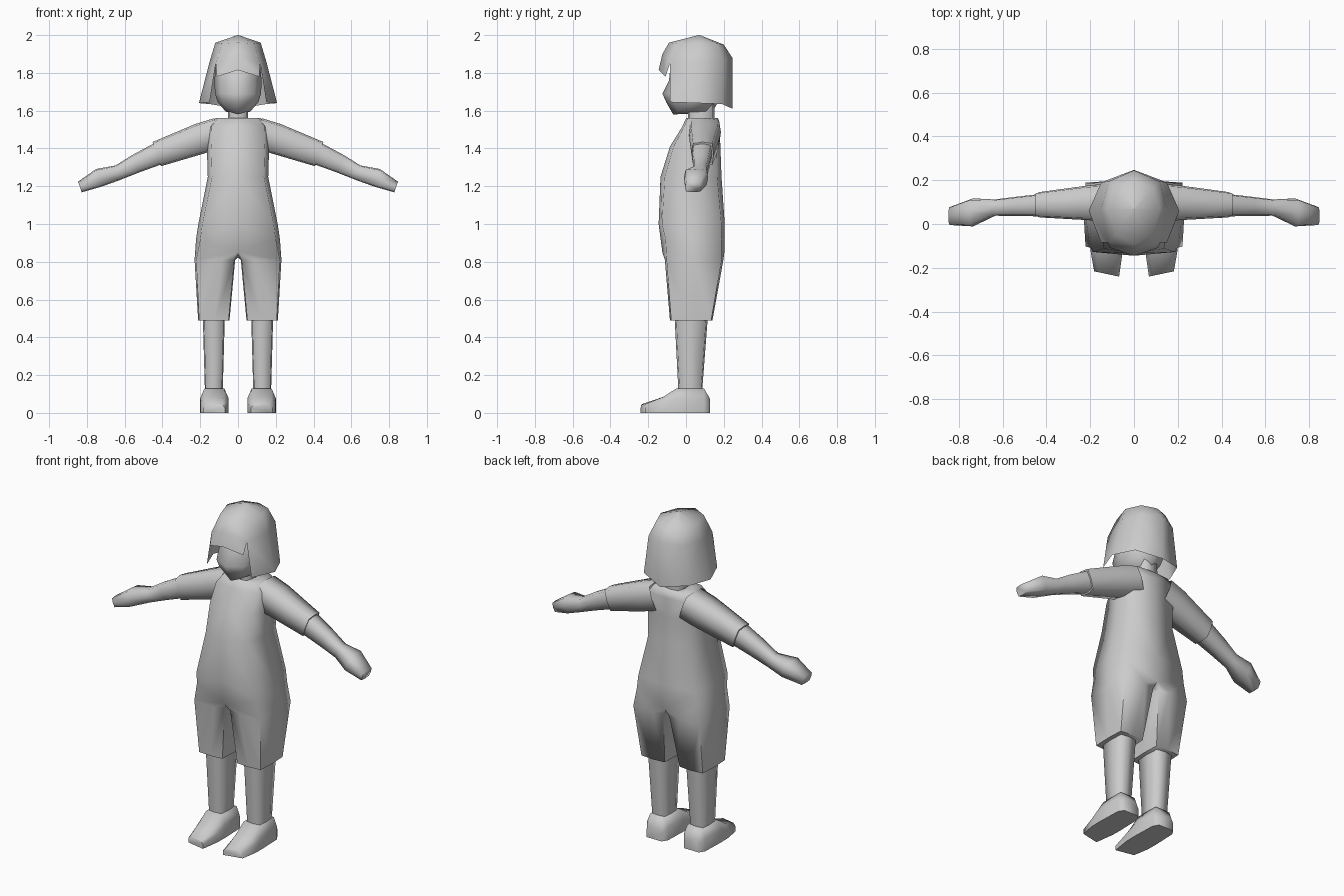
import bpy, bmesh
from math import radians

cube = bpy.data.objects.get("Cube")
if cube:
    bpy.data.objects.remove(cube, do_unlink=True)

grey = bpy.data.materials.new("plain grey")
grey.use_nodes = True
grey.diffuse_color = (0.6, 0.6, 0.6, 1)
grey.node_tree.nodes["Principled BSDF"].inputs["Base Color"].default_value = (0.6, 0.6, 0.6, 1)
parts = []


def outline(c):
    """Eight-sided unit section from the front round; c sets how boxy the corners are."""
    return [(0, -1), (c, -c), (1, 0), (c, c), (0, 1), (-c, c), (-1, 0), (-c, -c)]


def half_ring(w, front, back, z, droop=0.0, c=0.9):
    """Half of a body ring, from the front centre to the back centre."""
    mid, r = (front + back) / 2, (back - front) / 2
    return [(w * u, mid + r * v, z - (droop if u == 0 else 0)) for u, v in outline(c)[:5]]


def leg_ring(cx, outer, inner, front, back, z, c=0.94):
    """Full ring in the same order as half_ring, with its own inner and outer widths."""
    mid, r = (front + back) / 2, (back - front) / 2
    return [(cx + (outer if u > 0 else inner) * u, mid + r * v, z) for u, v in outline(c)]


def arm_ring(x, y, z, ry, rz, c=0.88):
    """Ring across the arm, leaning with its slope."""
    return [(x + 0.35 * rz * u, y + ry * v, z + rz * u) for u, v in outline(c)]


def build(name, strips, caps=()):
    """Skin each strip of rings, add end caps, and mirror to the other side."""
    bm = bmesh.new()
    for rings, closed in strips:
        rows = [[bm.verts.new(p) for p in ring] for ring in rings]
        for a, b in zip(rows, rows[1:]):
            n = len(a)
            for i in range(n if closed else n - 1):
                j = (i + 1) % n
                bm.faces.new((a[i], a[j], b[j], b[i]))
    for ring in caps:
        bm.faces.new([bm.verts.new(p) for p in ring])
    bmesh.ops.remove_doubles(bm, verts=bm.verts, dist=0.0005)
    bmesh.ops.recalc_face_normals(bm, faces=bm.faces)
    mesh = bpy.data.meshes.new(name)
    bm.to_mesh(mesh)
    bm.free()
    mesh.materials.append(grey)
    obj = bpy.data.objects.new(name, mesh)
    bpy.context.collection.objects.link(obj)
    mirror = obj.modifiers.new("mirror", "MIRROR")
    mirror.merge_threshold = 0.001
    parts.append(obj)


# Overalls: body from the collar down, then legs split at the crotch
body = [half_ring(0.06, 0.04, 0.13, 1.56),
        half_ring(0.12, 0.0, 0.17, 1.56),
        half_ring(0.155, -0.02, 0.178, 1.515),
        half_ring(0.165, -0.085, 0.182, 1.41, c=0.86),
        half_ring(0.16, -0.135, 0.188, 1.25, c=0.86),
        half_ring(0.21, -0.145, 0.205, 1.0),
        half_ring(0.222, -0.125, 0.203, 0.92, 0.07)]
crotch = body[-1] + [(0, 0.15, 0.835), (0, 0.04, 0.825), (0, -0.07, 0.835)]
hem = leg_ring(0.125, 0.086, 0.08, -0.085, 0.14, 0.49)
legs = [crotch, leg_ring(0.085, 0.145, 0.07, -0.112, 0.198, 0.81), hem]
build("overalls", [(body, False), (legs, True)], [hem])

# Bare lower legs
build("lower_legs", [([leg_ring(0.128, 0.058, 0.058, -0.06, 0.115, 0.5, 0.9),
                       leg_ring(0.128, 0.047, 0.047, -0.04, 0.085, 0.11, 0.9)], True)])


# Shoes: sections from heel to toe
def shoe_section(y, w, top, skew=0.0):
    shape = [(-1, 0), (-1, 0.6), (-0.7, 1), (0.7, 1), (1, 0.6), (1, 0)]
    return [(0.125 + w * u, y + skew * u, top * v) for u, v in shape]


shoe = [shoe_section(0.127, 0.05, 0.075), shoe_section(0.095, 0.07, 0.13),
        shoe_section(-0.05, 0.075, 0.13), shoe_section(-0.12, 0.074, 0.085),
        shoe_section(-0.228, 0.057, 0.045, 0.012)]
build("shoes", [(shoe, True)], [shoe[0], shoe[-1]])

# Sleeves, with a closed cuff
sleeve = [arm_ring(0.1, 0.1, 1.485, 0.085, 0.075), arm_ring(0.2, 0.097, 1.452, 0.08, 0.077),
          arm_ring(0.43, 0.088, 1.37, 0.058, 0.064)]
build("sleeves", [(sleeve, True)], [sleeve[-1]])

# Forearms and mitten hands
arm = [arm_ring(0.41, 0.087, 1.378, 0.052, 0.057), arm_ring(0.54, 0.08, 1.32, 0.044, 0.047),
       arm_ring(0.635, 0.075, 1.272, 0.037, 0.038), arm_ring(0.735, 0.053, 1.245, 0.064, 0.046),
       arm_ring(0.837, 0.037, 1.196, 0.042, 0.028)]
build("arms", [(arm, True)], [arm[-1]])

# Neck and head
build("neck", [([half_ring(0.055, 0.01, 0.15, 1.54), half_ring(0.05, 0.01, 0.15, 1.64)], False)])
head = [half_ring(0, 0.05, 0.05, 1.585),
        half_ring(0.065, -0.068, 0.13, 1.595, 0.015, 0.75),
        half_ring(0.108, -0.105, 0.17, 1.645, c=0.72),
        half_ring(0.122, -0.125, 0.19, 1.69, c=0.72),
        half_ring(0.125, -0.09, 0.2, 1.76, c=0.72),
        half_ring(0.115, -0.08, 0.19, 1.86, c=0.72),
        half_ring(0, 0.06, 0.06, 1.9)]
build("head", [(head, False)])

# Bobbed hair: crown, short fringe and long side locks
upper = [(0, -0.09, 1.96), (0.085, -0.05, 1.955), (0.12, 0.07, 1.96),
         (0.085, 0.165, 1.955), (0, 0.2, 1.95)]
brow = [(0, -0.125, 1.9), (0.118, -0.085, 1.85), (0.15, 0.07, 1.86),
        (0.115, 0.195, 1.87), (0, 0.245, 1.88)]
fringe = [(0, -0.145, 1.815), (0.112, -0.108, 1.78)]
locks = [(0.15, -0.085, 1.645), (0.207, 0.06, 1.64), (0.15, 0.19, 1.635), (0, 0.247, 1.61)]
crown = [(x * 0.02, 0.07 + (y - 0.07) * 0.02, 2.0) for x, y, z in upper]
build("hair", [([crown, upper, brow], False), ([brow[:2], fringe], False),
               ([brow[1:], locks], False)], [crown])

# Smooth shading with the hard edges kept
bpy.ops.object.select_all(action="DESELECT")
for obj in parts:
    obj.select_set(True)
bpy.context.view_layer.objects.active = parts[0]
bpy.ops.object.shade_smooth_by_angle(angle=radians(80))
